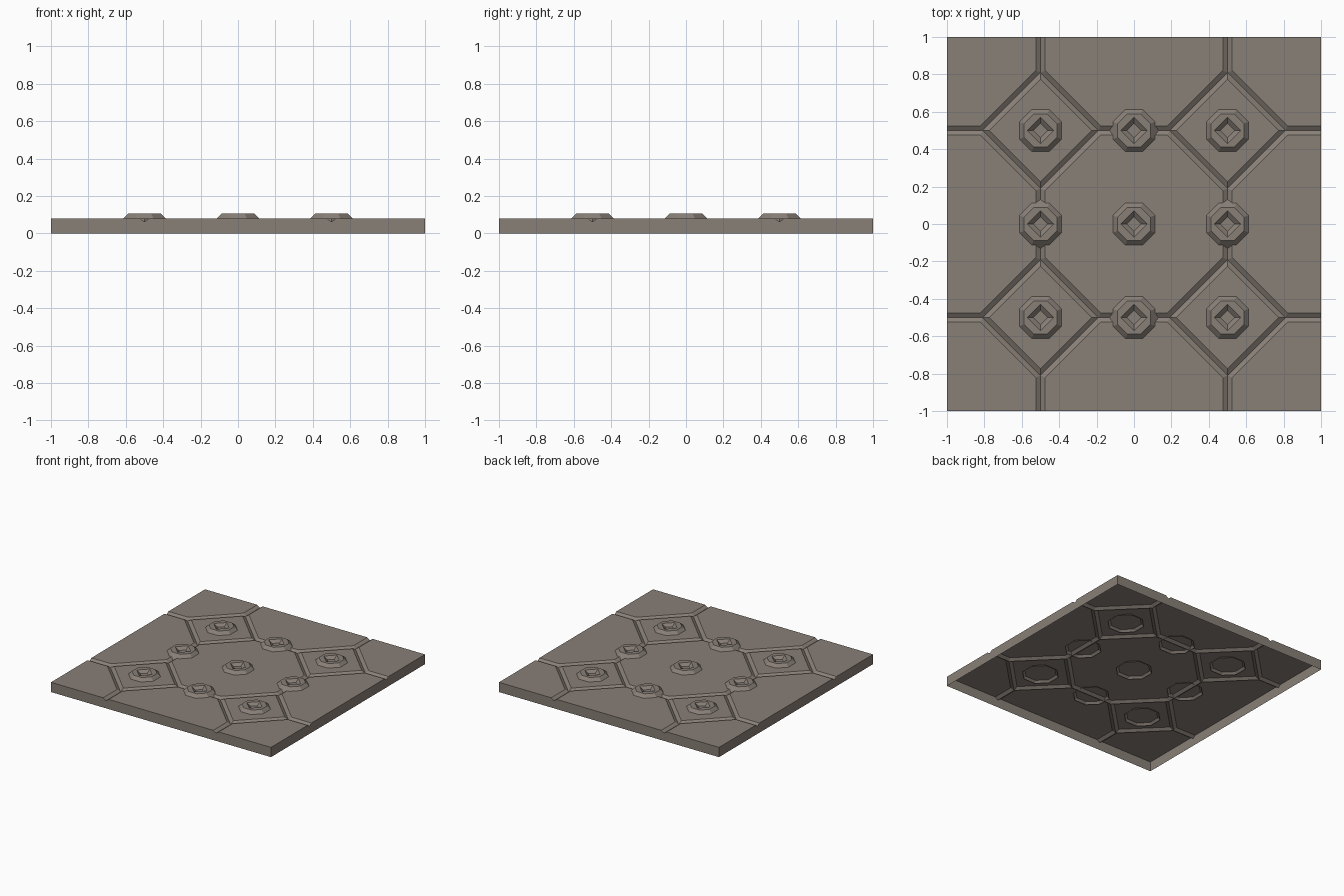
import bpy, bmesh, math
from mathutils import Vector

if "Cube" in bpy.data.objects:
    bpy.data.objects.remove(bpy.data.objects["Cube"])

TOP = 0.08      # slab height
DEPTH = 0.018   # groove depth
W = 0.025       # groove half width
R = 0.31        # half diagonal of the diamonds
S2 = math.sqrt(2)

stone = bpy.data.materials.new("warm_grey_stone")
stone.diffuse_color = (0.25, 0.215, 0.185, 1)
stone.use_nodes = True
stone.node_tree.nodes["Principled BSDF"].inputs["Base Color"].default_value = stone.diffuse_color


def make_object(name, bm, loc=(0, 0, 0)):
    me = bpy.data.meshes.new(name)
    bm.to_mesh(me)
    me.materials.append(stone)
    ob = bpy.data.objects.new(name, me)
    ob.location = loc
    bpy.context.collection.objects.link(ob)
    return ob


def groove(x, y):
    """Depth of the V grooves at a point."""
    dx, dy = abs(abs(x) - 0.5), abs(abs(y) - 0.5)
    dist = abs(dx + dy - R) / S2
    if dx + dy > R - 1e-6:
        dist = min(dist, dx, dy)
    return DEPTH * max(0.0, 1 - dist / W)


# slab: flat sheet cut along every crease, then pressed into grooves
bm = bmesh.new()
bmesh.ops.create_grid(bm, x_segments=1, y_segments=1, size=1)


def cut(normal, offset):
    n = Vector(normal)
    bmesh.ops.bisect_plane(bm, geom=bm.verts[:] + bm.edges[:] + bm.faces[:],
                           plane_co=n * (offset / n.length_squared),
                           plane_no=n, dist=1e-6)


for c in (-0.5, 0.5):
    for o in (-W, 0, W):
        cut((1, 0, 0), c + o)
        cut((0, 1, 0), c + o)
for c in (-1, 0, 1):
    for s in (-1, 1):
        for o in (-W * S2, 0, W * S2):
            cut((1, 1, 0), c + s * (R + o))
            cut((1, -1, 0), c + s * (R + o))
for v in bm.verts:
    v.co.z = TOP - groove(v.co.x, v.co.y)
bmesh.ops.triangulate(bm, faces=bm.faces[:])
bmesh.ops.dissolve_limit(bm, angle_limit=0.01, verts=bm.verts[:], edges=bm.edges[:])
bmesh.ops.triangulate(bm, faces=bm.faces[:])

# side skirt, open underneath
rim = [e for e in bm.edges if e.is_boundary]
ext = bmesh.ops.extrude_edge_only(bm, edges=rim)
for g in ext["geom"]:
    if isinstance(g, bmesh.types.BMVert):
        g.co.z = 0
bmesh.ops.recalc_face_normals(bm, faces=bm.faces[:])
if sum(f.normal.z * f.calc_area() for f in bm.faces) < 0:
    bmesh.ops.reverse_faces(bm, faces=bm.faces[:])
make_object("floor_slab", bm)


# studs: bevelled octagons with a square pit, open underneath
def ring(bm, n, radius, z, start=0.0):
    return [bm.verts.new((radius * math.cos(start + math.tau * i / n),
                          radius * math.sin(start + math.tau * i / n), z))
            for i in range(n)]


def bridge(bm, a, b):
    n = len(a)
    for i in range(n):
        j = (i + 1) % n
        bm.faces.new((a[i], a[j], b[j], b[i]))


def stud(name, x, y):
    bm = bmesh.new()
    k = 1 / math.cos(math.pi / 8)
    base = ring(bm, 8, 0.13 * k, 0.063, -math.pi / 8)
    top = ring(bm, 8, 0.088 * k, 0.105, -math.pi / 8)
    pit = ring(bm, 4, 0.07, 0.105)
    floor = ring(bm, 4, 0.038, 0.083)
    bridge(bm, base, top)
    for i in range(4):
        bm.faces.new((top[2 * i], top[2 * i + 1], pit[i]))
        bm.faces.new((top[2 * i + 1], top[(2 * i + 2) % 8], pit[(i + 1) % 4], pit[i]))
    bridge(bm, pit, floor)
    bm.faces.new(floor)
    make_object(name, bm, (x, y, 0))


for i in (-1, 0, 1):
    for j in (-1, 0, 1):
        stud(f"stud_{i + 1}_{j + 1}", i * 0.5, j * 0.5)
